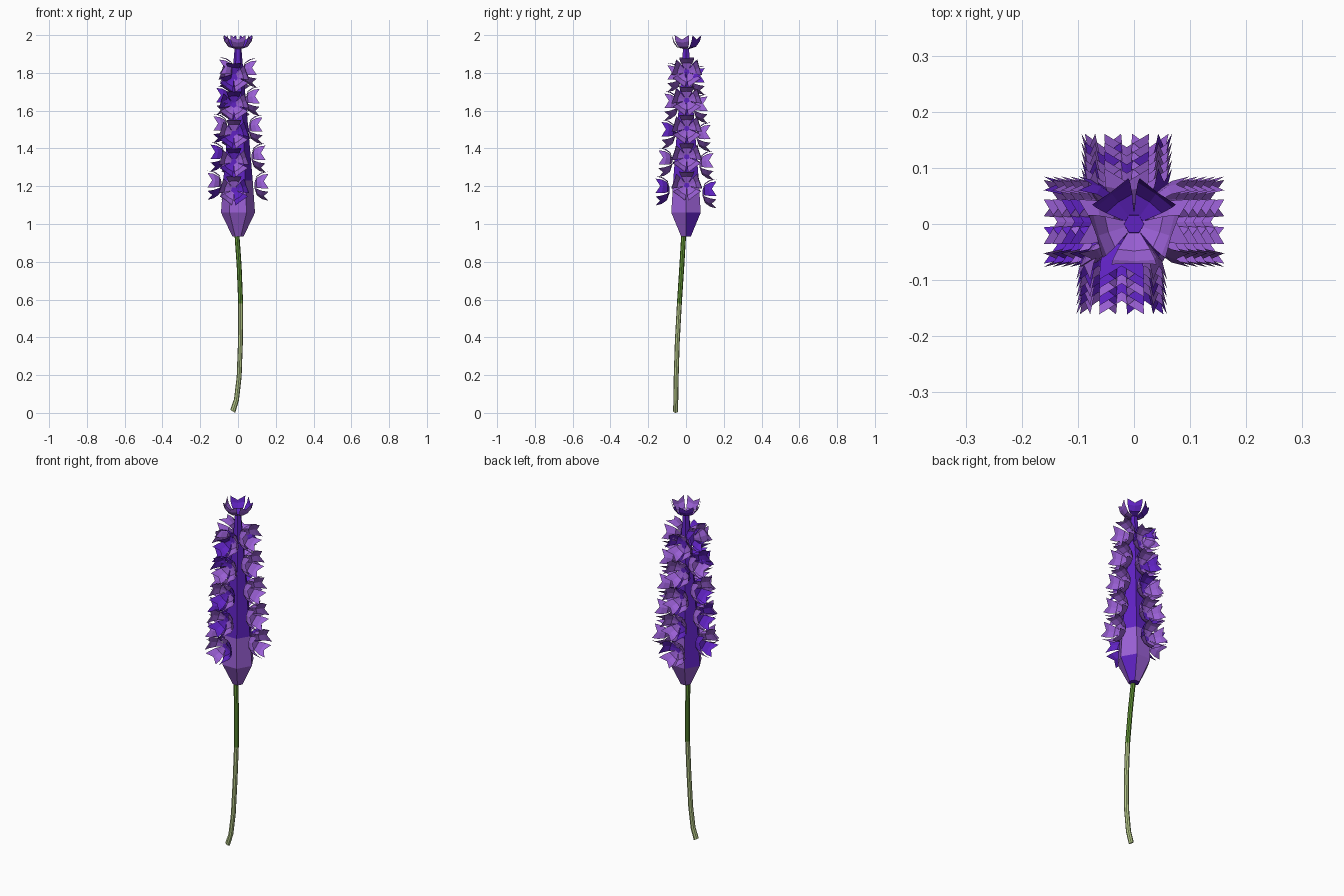
import bpy, math, random
from mathutils import Vector, Matrix

if "Cube" in bpy.data.objects:
    bpy.data.objects.remove(bpy.data.objects["Cube"])

random.seed(4)

def mat(name, c):
    m = bpy.data.materials.new(name)
    m.diffuse_color = (*c, 1)
    m.use_nodes = True
    m.node_tree.nodes["Principled BSDF"].inputs["Base Color"].default_value = m.diffuse_color
    return m

LILAC = mat("lilac", (0.32, 0.115, 0.66))
VIOLET = mat("deep violet", (0.115, 0.016, 0.54))
GREEN = mat("leaf green", (0.12, 0.29, 0.035))
PALE = mat("pale green", (0.47, 0.58, 0.25))

def make(name, verts, faces, mats, idx):
    me = bpy.data.meshes.new(name)
    me.from_pydata(verts, [], faces)
    for m in mats:
        me.materials.append(m)
    for p, i in zip(me.polygons, idx):
        p.material_index = i
    ob = bpy.data.objects.new(name, me)
    bpy.context.collection.objects.link(ob)
    return ob

def tube(rings, n):
    """rings: (x, y, z, radius, shear); returns verts and faces, caps last"""
    verts, faces = [], []
    for x, y, z, r, s in rings:
        for k in range(n):
            a = 2 * math.pi * k / n
            verts.append((x + r * math.cos(a), y + r * math.sin(a), z + s * r * math.cos(a)))
    for i in range(len(rings) - 1):
        for k in range(n):
            l = (k + 1) % n
            faces.append((i * n + k, i * n + l, (i + 1) * n + l, (i + 1) * n + k))
    faces.append(tuple(reversed(range(n))))
    faces.append(tuple(range((len(rings) - 1) * n, len(rings) * n)))
    return verts, faces

# curved stem, pale below and green above
path = [(-0.028, -0.055, 0.008, .013, -.6), (-0.008, -0.054, 0.07, .013, -.3),
        (0.006, -0.052, 0.19, .013, -.1), (0.013, -0.046, 0.38, .013, 0),
        (0.014, -0.035, 0.58, .013, 0), (0.006, -0.022, 0.78, .013, 0),
        (-0.006, -0.012, 0.95, .013, 0)]
v, f = tube(path, 8)
idx = [1 if i >= 32 and i != 48 else 0 for i in range(len(f))]
make("stem", v, f, [PALE, GREEN], idx)

# six-sided tapered flower spike core
v, f = tube([(0, 0, .935, .03, 0), (0, 0, 1.06, .09, 0),
             (0, 0, 1.23, .078, 0), (0, 0, 1.93, .018, 0)], 6)
idx = [1 if i >= 12 or i in (0, 8) else 0 for i in range(len(f))]
make("spike_core", v, f, [LILAC, VIOLET], idx)

def blossom(name, origin, out, up, violet):
    """cup of five notched petals opening along 'out', one petal toward 'up'"""
    out, up = Vector(out).normalized(), Vector(up).normalized()
    side = up.cross(out)
    verts, faces, idx = [], [], []
    # petal rows: half width, edge (radius, height), middle (radius, height)
    rows = [(.009, .012, 0, .012, 0), (.029, .045, .013, .048, .010),
            (.038, .064, .042, .066, .034), (.040, .072, .074, .070, .050)]
    for k in range(5):
        a = 2 * math.pi * k / 5
        d = up * math.cos(a) + side * math.sin(a)
        t = side * math.cos(a) - up * math.sin(a)
        b = len(verts)
        for w, re, he, rm, hm in rows:
            for s, r, h in ((-1, re, he), (0, rm, hm), (1, re, he)):
                verts.append(Vector(origin) + d * r + t * (s * w) + out * h)
        for i in range(3):
            for j in range(2):
                q = b + i * 3 + j
                faces.append((q, q + 3, q + 4, q + 1))
                idx.append(1 if k in violet else 0)
    # centre
    b = len(verts)
    for k in range(5):
        a = 2 * math.pi * (k + .5) / 5
        verts.append(Vector(origin) + (up * math.cos(a) + side * math.sin(a)) * .016 + out * .003)
    faces.append(tuple(range(b, b + 5)))
    idx.append(1)
    make(name, verts, faces, [LILAC, VIOLET], idx)

# four columns of five blossoms: outward direction, sideways offset, lowest z, violet petals
columns = [("front", (0, -1), (-.022, 0), 1.18, 2), ("right", (1, 0), (0, .004), 1.205, 0),
           ("back", (0, 1), (-.013, 0), 1.165, 1), ("left", (-1, 0), (0, .004), 1.21, 2)]
for name, (dx, dy), (ox, oy), z0, nv in columns:
    for i in range(5):
        d = .087 - .0155 * i
        blossom(f"{name}_blossom_{i + 1}", (dx * d + ox, dy * d + oy, z0 + .15 * i),
                (dx, dy, 0), (0, 0, 1), random.sample(range(5), nv))

# crowning blossom
blossom("top_blossom", (0, 0, 1.926), (0, 0, 1), (0, -1, 0), (2, 3))
